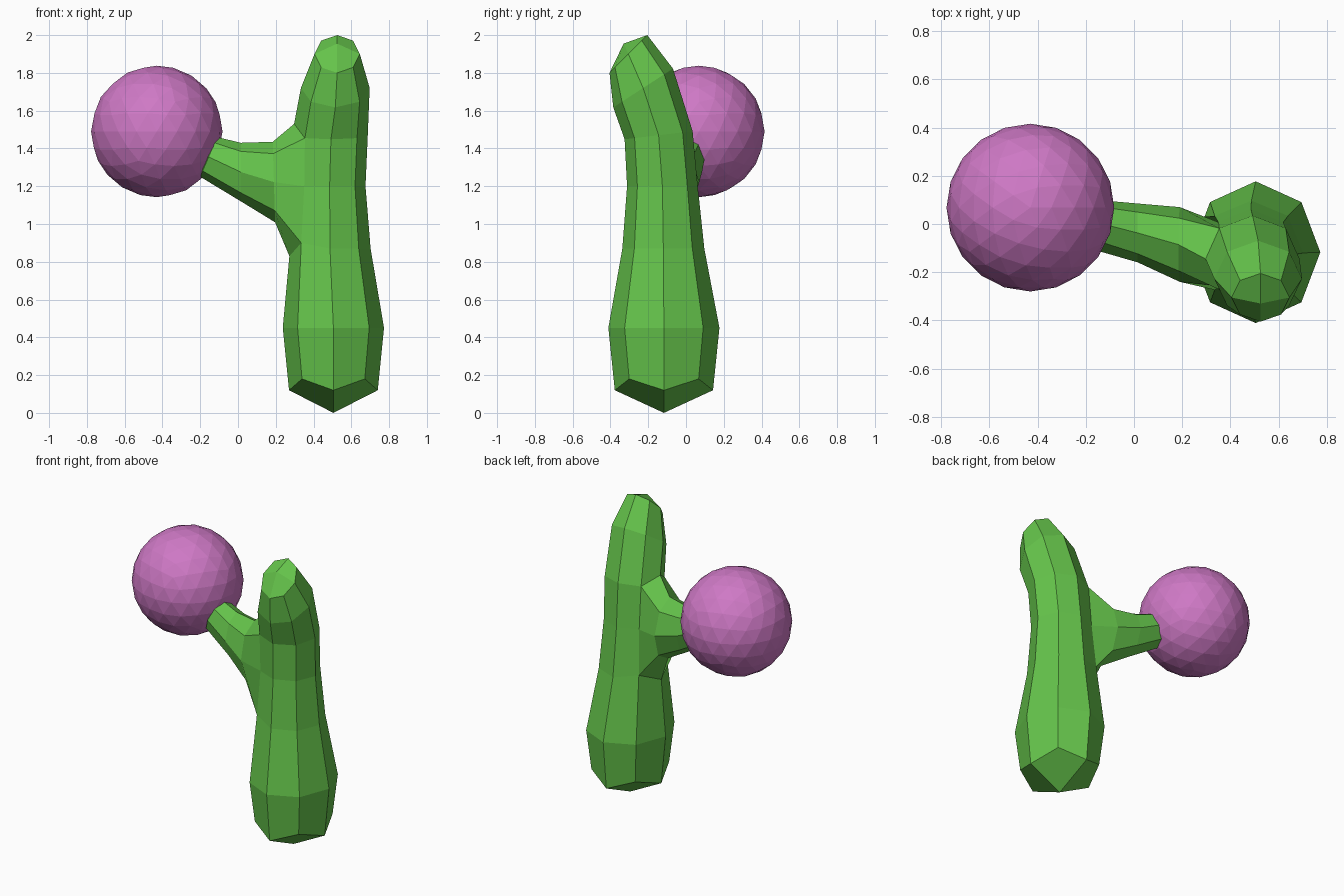
import bpy, bmesh
from math import sin, cos, pi

if "Cube" in bpy.data.objects:
    bpy.data.objects.remove(bpy.data.objects["Cube"])


def material(name, color):
    m = bpy.data.materials.new(name)
    m.diffuse_color = color
    m.use_nodes = True
    m.node_tree.nodes["Principled BSDF"].inputs["Base Color"].default_value = m.diffuse_color
    return m


def skin(bm, a, b, skip=()):
    # quads between two eight-point rings
    for k in range(8):
        if k not in skip:
            j = (k + 1) % 8
            bm.faces.new((a[k], a[j], b[j], b[k]))


def cap(bm, ring, centre):
    # four quads meeting at a centre point
    c = bm.verts.new(centre)
    for k in range(0, 8, 2):
        bm.faces.new((c, ring[k], ring[k + 1], ring[(k + 2) % 8]))


bm = bmesh.new()

# Trunk rings: centre x, y, z, radius x, radius y, forward tilt, diagonal lift
trunk = [
    (.505, -.117, .12, .235, .26, 0, .06),
    (.505, -.117, .45, .268, .294, 0, 0),
    (.487, -.12, .87, .215, .217, 0, 0),
    (.485, -.125, 1.20, .19, .187, 0, 0),
    (.492, -.145, 1.47, .195, .18, .12, 0),
    (.515, -.227, 1.72, .182, .158, .65, 0),
    (.525, -.305, 1.90, .12, .10, 1.0, 0),
]
rings = []
for x, y, z, rx, ry, tilt, lift in trunk:
    ring = []
    for k in range(8):
        dx, dy = rx * cos(k * pi / 4), ry * sin(k * pi / 4)
        ring.append(bm.verts.new((x + dx, y + dy, z + tilt * dy + lift * (k % 2))))
    rings.append(ring)

# Opening on the left side for the arm
for i in range(len(rings) - 1):
    skin(bm, rings[i], rings[i + 1], (3, 4) if i in (2, 3) else ())
cap(bm, rings[0], (.505, -.117, 0))
cap(bm, rings[-1], (.525, -.33, 1.955))
low, mid, high = rings[2:5]
low[4].co.z, high[4].co.z = .83, 1.53
low[3].co.z = low[5].co.z = .90
bm.verts.remove(mid[4])
last = [low[4], low[5], mid[5], high[5], high[4], high[3], mid[3], low[3]]

# Arm rings: centre x, y, z, half width, half height, lean
for x, y, z, ry, rz, lean in [
    (.19, -.085, 1.222, .155, .213, -.03),
    (.015, -.037, 1.275, .122, .155, 0),
    (-.155, -.005, 1.355, .105, .105, .43),
]:
    ring = []
    for k in range(8):
        dy, dz = -ry * sin(k * pi / 4), -rz * cos(k * pi / 4)
        ring.append(bm.verts.new((x + lean * dz, y + dy, z + dz)))
    skin(bm, last, ring)
    last = ring
cap(bm, last, (-.2, 0, 1.375))

bmesh.ops.recalc_face_normals(bm, faces=bm.faces[:])
mesh = bpy.data.meshes.new("branched_trunk")
bm.to_mesh(mesh)
bm.free()
trunk_obj = bpy.data.objects.new("branched_trunk", mesh)
bpy.context.collection.objects.link(trunk_obj)
mesh.materials.append(material("green", (.13, .55, .07, 1)))

# Faceted ball at the arm tip
bpy.ops.mesh.primitive_ico_sphere_add(subdivisions=3, radius=.348, location=(-.43, .068, 1.49))
ball = bpy.context.object
ball.name = "ball"
ball.data.materials.append(material("pink", (.62, .19, .56, 1)))
